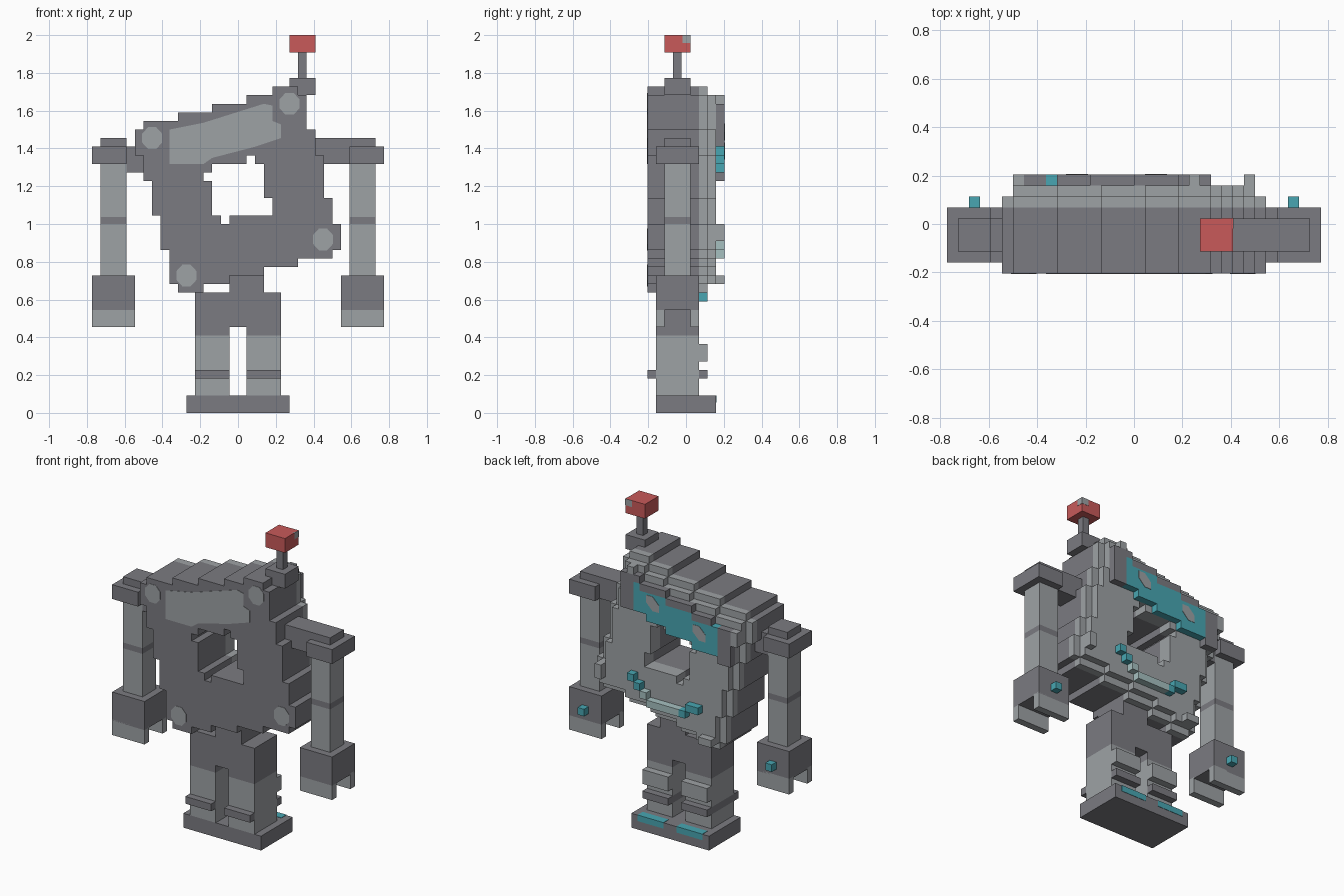
import bpy, bmesh, math
from mathutils import Vector

U = 2 / 44  # size of one block

cube = bpy.data.objects.get("Cube")
if cube:
    bpy.data.objects.remove(cube, do_unlink=True)


def make_mat(name, rgb):
    lin = [(c / 255 / 12.92) if c < 11 else ((c / 255 + 0.055) / 1.055) ** 2.4 for c in rgb]
    m = bpy.data.materials.new(name)
    m.use_nodes = True
    m.diffuse_color = (*lin, 1)
    m.node_tree.nodes["Principled BSDF"].inputs["Base Color"].default_value = (*lin, 1)
    return m


DARK, LIGHT, TEAL, RED, PALE = range(5)
MATS = [make_mat("dark_grey", (123, 123, 129)), make_mat("light_grey", (158, 162, 165)),
        make_mat("teal", (72, 166, 178)), make_mat("red", (200, 90, 90)),
        make_mat("pale_teal", (166, 192, 192))]


def finish(name, bm):
    bmesh.ops.recalc_face_normals(bm, faces=bm.faces)
    bmesh.ops.scale(bm, vec=(U, U, U), verts=bm.verts)
    me = bpy.data.meshes.new(name)
    bm.to_mesh(me)
    bm.free()
    for m in MATS:
        me.materials.append(m)
    ob = bpy.data.objects.new(name, me)
    bpy.context.collection.objects.link(ob)
    return ob


def box(name, x, y, z, mat):
    """Box from (min, max) pairs, in blocks."""
    bm = bmesh.new()
    bmesh.ops.create_cube(bm, size=1)
    for v in bm.verts:
        v.co = [r[0] if c < 0 else r[1] for c, r in zip(v.co, (x, y, z))]
    for f in bm.faces:
        f.material_index = mat
    return finish(name, bm)


def block_skin(name, cells):
    """Outer skin of a {(x, y, z): material} set of blocks, flat areas merged."""
    bm = bmesh.new()
    cache = {}

    def vert(p):
        key = tuple(p)
        if key not in cache:
            cache[key] = bm.verts.new((p[0], p[1] - 0.5, p[2]))
        return cache[key]

    for c, mat in cells.items():
        for a in range(3):
            for s in (0, 1):
                n = list(c)
                n[a] += 2 * s - 1
                if tuple(n) in cells:
                    continue
                loop = []
                for i, j in ((0, 0), (1, 0), (1, 1), (0, 1)):
                    p = list(c)
                    p[a] += s
                    p[(a + 1) % 3] += i
                    p[(a + 2) % 3] += j
                    loop.append(vert(p))
                f = bm.faces.new(loop if s else loop[::-1])
                f.material_index = mat
    bmesh.ops.dissolve_limit(bm, angle_limit=0.01, verts=bm.verts, edges=bm.edges,
                             delimit={'MATERIAL'})
    return finish(name, bm)


def plate(name, pts, y, mat, t=0.1):
    """Thin painted plate facing -y or +y (by the sign of y)."""
    bm = bmesh.new()
    f = bm.faces.new([bm.verts.new((px, y, pz)) for px, pz in pts])
    ext = bmesh.ops.extrude_face_region(bm, geom=[f])
    verts = [v for v in ext["geom"] if isinstance(v, bmesh.types.BMVert)]
    bmesh.ops.translate(bm, vec=Vector((0, math.copysign(t, y), 0)), verts=verts)
    for f in bm.faces:
        f.material_index = mat
    return finish(name, bm)


def blob(x, z, r):
    angles = [math.pi * (k + 0.5) / 4 for k in range(8)]
    return [(x + r * math.cos(a), z + r * 1.1 * math.sin(a)) for a in angles]


# Body: rows of (bottom, top, left, right), with a ragged hole through the middle
ROWS = [(14, 15, -7, -4), (15, 16, -8, -1), (16, 17, -8, 3), (17, 18, -8, 7),
        (18, 19, -8, 11), (19, 22, -9, 12), (22, 23, -9, 11), (23, 25, -10, 11),
        (25, 27, -10, 10), (27, 30, -11, 10), (30, 33, -12, 9), (33, 34, -11, 8),
        (34, 35, -7, 8), (35, 36, -3, 8), (36, 37, 1, 8), (37, 38, 4, 7)]
HOLE = [(22, 23, -2, -1), (23, 25, -3, 4), (25, 27, -3, 3), (27, 28, -4, 3),
        (28, 29, -3, 3), (29, 30, 1, 2)]


def area(rows):
    return {(x, z) for z0, z1, x0, x1 in rows for z in range(z0, z1) for x in range(x0, x1)}


outline, hole = area(ROWS), area(HOLE)
inner = {(x, z) for x, z in outline
         if {(x - 1, z), (x + 1, z), (x, z - 1), (x, z + 1)} <= outline}
cells = {}
for y in range(-4, 4):
    for x, z in (inner if y == 3 else outline) - hole:
        cells[x, y, z] = DARK if y < 2 else LIGHT

# Slanted visor slab: columns of (left, right, bottom, top)
for x0, x1, z0, z1 in [(-10, -8, 27, 32), (-8, -7, 28, 33), (-7, -4, 28, 33),
                       (-4, 0, 29, 34), (0, 3, 30, 35), (3, 4, 31, 35), (4, 7, 31, 36)]:
    for x in range(x0, x1):
        top = 32 if x == -8 else z1
        for z in range(z0, top):
            glass = -8 <= x < 5 and (z < top - 1 or x == -8)
            cells[x, 4, z] = TEAL if glass else DARK

# Bolts around the face and the crooked mouth
for x0, x1, z0, z1, mat in [(-11, -10, 30, 32, LIGHT), (5, 6, 36, 37, LIGHT),
                            (10, 11, 20, 22, LIGHT), (-7, -5, 15, 16, LIGHT),
                            (5, 6, 21, 22, TEAL), (4, 5, 20, 21, TEAL),
                            (3, 4, 19, 20, PALE), (-2, 3, 18, 19, PALE),
                            (-3, -2, 18, 19, TEAL), (-5, -3, 19, 20, TEAL)]:
    for x in range(x0, x1):
        for z in range(z0, z1):
            cells[x, 4, z] = mat
block_skin("body", cells)

# Worn patches on the body and glints on the visor
plate("large_worn_patch", [(-8, 29), (-8, 33), (-4, 33.8), (3, 36), (4, 35.8), (4, 34),
                           (5, 33.6), (5, 32), (2, 31), (-3, 29.7), (-4, 29)], -4.5, LIGHT, 0.05)
for x, z in [(-10, 32), (6, 36), (-6, 16), (9.9, 20.2)]:
    plate("worn_spot", blob(x, z, 1.25), -4.5, LIGHT, 0.05)
for x, z in [(2, 32.7), (-5.2, 30.5)]:
    plate("visor_glint", [(x - 1, z - 1), (x, z - 1), (x + 1, z), (x + 1, z + 1),
                          (x, z + 1), (x - 1, z)], 4.5, LIGHT, 0.05)

# Antenna
box("antenna_base", (6, 9), (-2.5, 0.5), (37, 39), DARK)
box("antenna_stem", (7, 8), (-1.5, -0.5), (39, 42), DARK)
box("antenna_bulb", (6, 9), (-2.5, 0.5), (42, 44), RED)
box("bulb_glint", (8, 9.03), (-0.4, 0.53), (43.1, 44), LIGHT)

# Arms and legs, one of each per side
for s, side in ((1, "left"), (-1, "right")):
    def part(name, x, y, z, mat):
        return box(side + "_" + name, sorted((s * x[0], s * x[1])), y, z, mat)

    part("shoulder_cap", (13, 17), (-3.5, 1.5), (29, 31), DARK)
    part("shoulder_bar", (9 if s > 0 else 13, 16), (-2.5, 0.5), (29, 32), DARK)
    if s < 0:
        part("shoulder_link", (11, 13), (-2.5, 0.5), (28, 31), DARK)
    part("lower_arm", (13, 16), (-2.5, 0.5), (16, 22), LIGHT)
    part("arm_band", (13, 16), (-2.5, 0.5), (22, 22.8), DARK)
    part("upper_arm", (13, 16), (-2.5, 0.5), (22.8, 29), LIGHT)
    part("hand", (12, 17), (-3.5, 1.5), (12, 16), DARK)
    for y in (-3.5, 0.5):
        part("finger", (12, 17), (y, y + 1), (10, 12.2), LIGHT)
    part("hand_light", (14, 15), (1.5, 2.5), (13, 14), TEAL)

    part("leg", (1, 5), (-3.5, 1.5), (2, 9), LIGHT)
    part("thigh", (1, 5), (-3.5, 1.5), (9, 10), DARK)
    part("knee", (1, 5), (1.5, 2.5), (6, 8), LIGHT)
    part("ankle_ring", (1, 5), (-4.5, 2.5), (4, 5), DARK)
    part("toe_paint", (1, 5), (2.4, 3.55), (1.2, 2.05), TEAL)

# Hips and feet
box("hips", (-5, 5), (-3.5, 1.5), (10, 14), DARK)
box("waist", (-1, 3), (-3.5, 1.5), (14, 16), DARK)
box("feet", (-6, 6), (-3.5, 3.5), (0, 2), DARK)
